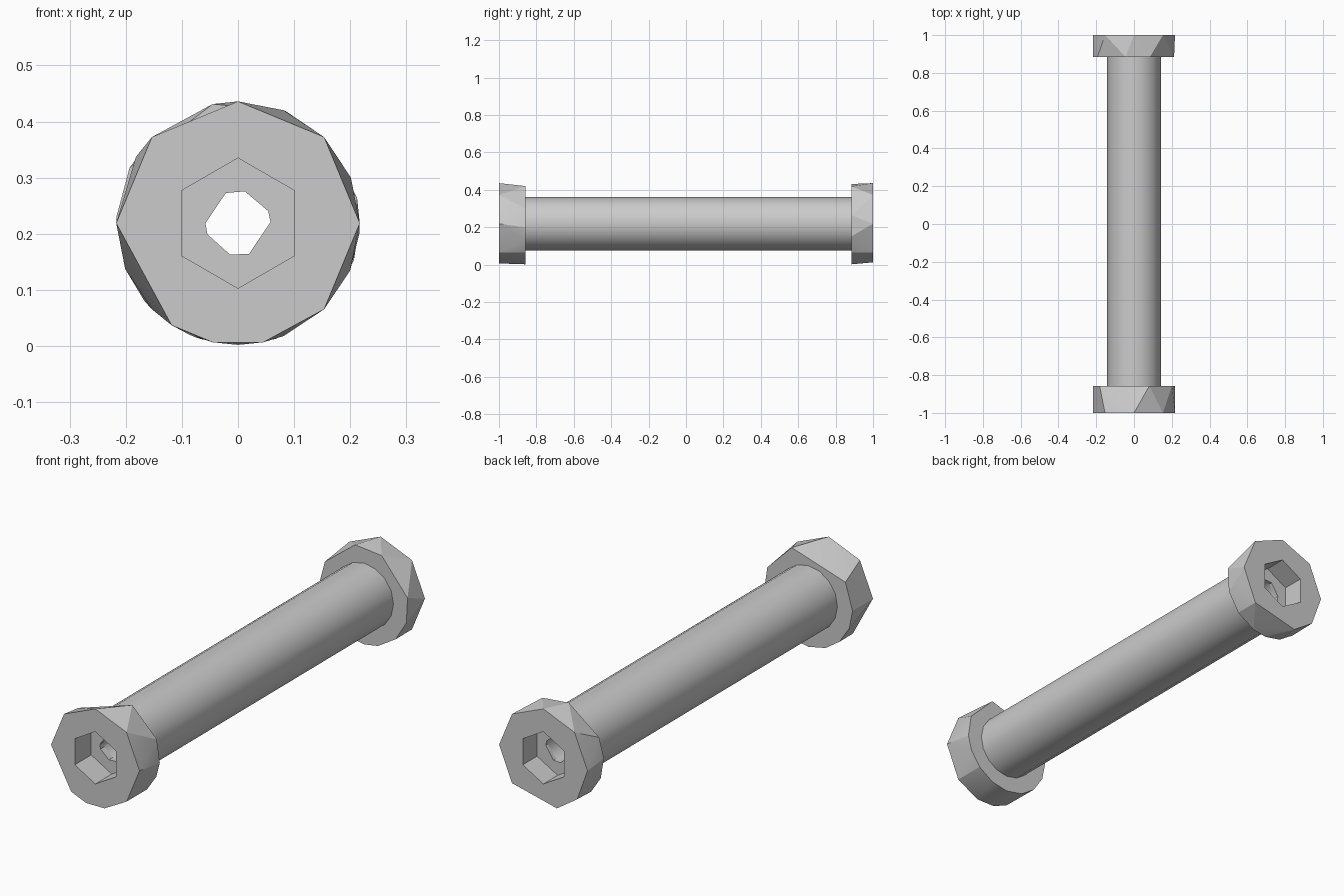
import bpy, bmesh
from math import cos, sin, radians, pi

cube = bpy.data.objects.get("Cube")
if cube:
    bpy.data.objects.remove(cube, do_unlink=True)

AXIS_Z = 0.219
HEAD_R, SHAFT_R, BORE_R, HEX_R = 0.217, 0.143, 0.058, 0.116

steel = bpy.data.materials.new("grey steel")
steel.use_nodes = True
GREY = (0.6, 0.6, 0.6, 1)
steel.diffuse_color = GREY
steel.node_tree.nodes["Principled BSDF"].inputs["Base Color"].default_value = GREY


def ring(bm, radius, y, angles):
    """Ring of vertices around the long axis."""
    return [bm.verts.new((radius * cos(radians(a)), y, AXIS_Z + radius * sin(radians(a))))
            for a in angles]


def wall(bm, a, b):
    """Side faces between two rings of equal count."""
    n = len(a)
    for i in range(n):
        j = (i + 1) % n
        bm.faces.new((a[i], a[j], b[j], b[i]))


def finish(bm, name):
    bmesh.ops.recalc_face_normals(bm, faces=bm.faces)
    mesh = bpy.data.meshes.new(name)
    bm.to_mesh(mesh)
    bm.free()
    mesh.materials.append(steel)
    ob = bpy.data.objects.new(name, mesh)
    bpy.context.collection.objects.link(ob)
    return ob


def prism(name, radius, y0, y1, angles):
    bm = bmesh.new()
    a, b = ring(bm, radius, y0, angles), ring(bm, radius, y1, angles)
    wall(bm, a, b)
    bm.faces.new(a)
    bm.faces.new(b)
    return finish(bm, name)


def smooth(ob, angle):
    bpy.ops.object.select_all(action='DESELECT')
    ob.select_set(True)
    bpy.context.view_layer.objects.active = ob
    bpy.ops.object.shade_smooth_by_angle(angle=radians(angle))


HEX = range(30, 390, 60)
BORE = [2, 22, 78, 112, 180, 200, 256, 290]


def head(name, y_out, y_in, outer, inner, depth):
    """Faceted head: hull of two uneven rings, cut by a hex socket and the bore."""
    bm = bmesh.new()
    ring(bm, HEAD_R, y_out, outer)
    ring(bm, HEAD_R, y_in, inner)
    bmesh.ops.convex_hull(bm, input=bm.verts)
    bmesh.ops.dissolve_limit(bm, angle_limit=radians(1), verts=bm.verts, edges=bm.edges)
    ob = finish(bm, name)
    side = 1 if y_out > 0 else -1
    cutters = [prism("socket_cutter", HEX_R, y_out + side * 0.1, y_out - side * depth, HEX),
               prism("bore_cutter", BORE_R, y_out + side * 0.1, y_in - side * 0.1, BORE)]
    for c in cutters:
        c.hide_render = True
        mod = ob.modifiers.new("cut", 'BOOLEAN')
        mod.operation, mod.solver, mod.object = 'DIFFERENCE', 'EXACT', c
    bpy.context.view_layer.update()
    deps = bpy.context.evaluated_depsgraph_get()
    mesh = bpy.data.meshes.new_from_object(ob.evaluated_get(deps))
    ob.modifiers.clear()
    ob.data = mesh
    for c in cutters:
        bpy.data.objects.remove(c, do_unlink=True)
    smooth(ob, 20)


# Front head, the thicker one
head("front_head", -1, -0.857,
     [0, 45, 90, 135, 180, 237, 258, 282, 315],
     [22, 68, 147, 180, 202, 225, 247, 270, 292, 315, 337, 355], 0.115)

# Back head
head("back_head", 1, 0.885,
     [0, 45, 90, 135, 180, 220, 252, 315],
     [12, 67, 102, 153, 177, 202, 225, 248, 270, 288, 315, 342], 0.1)

# Shaft wall, and the bore wall inside it
for name, radius, angles in (("shaft", SHAFT_R, [i * 22.5 for i in range(16)]),
                             ("bore_wall", BORE_R, BORE)):
    bm = bmesh.new()
    wall(bm, ring(bm, radius, -0.857, angles), ring(bm, radius, 0.885, angles))
    tube = finish(bm, name)
    if name == "bore_wall":
        tube.data.flip_normals()
    smooth(tube, 60)
